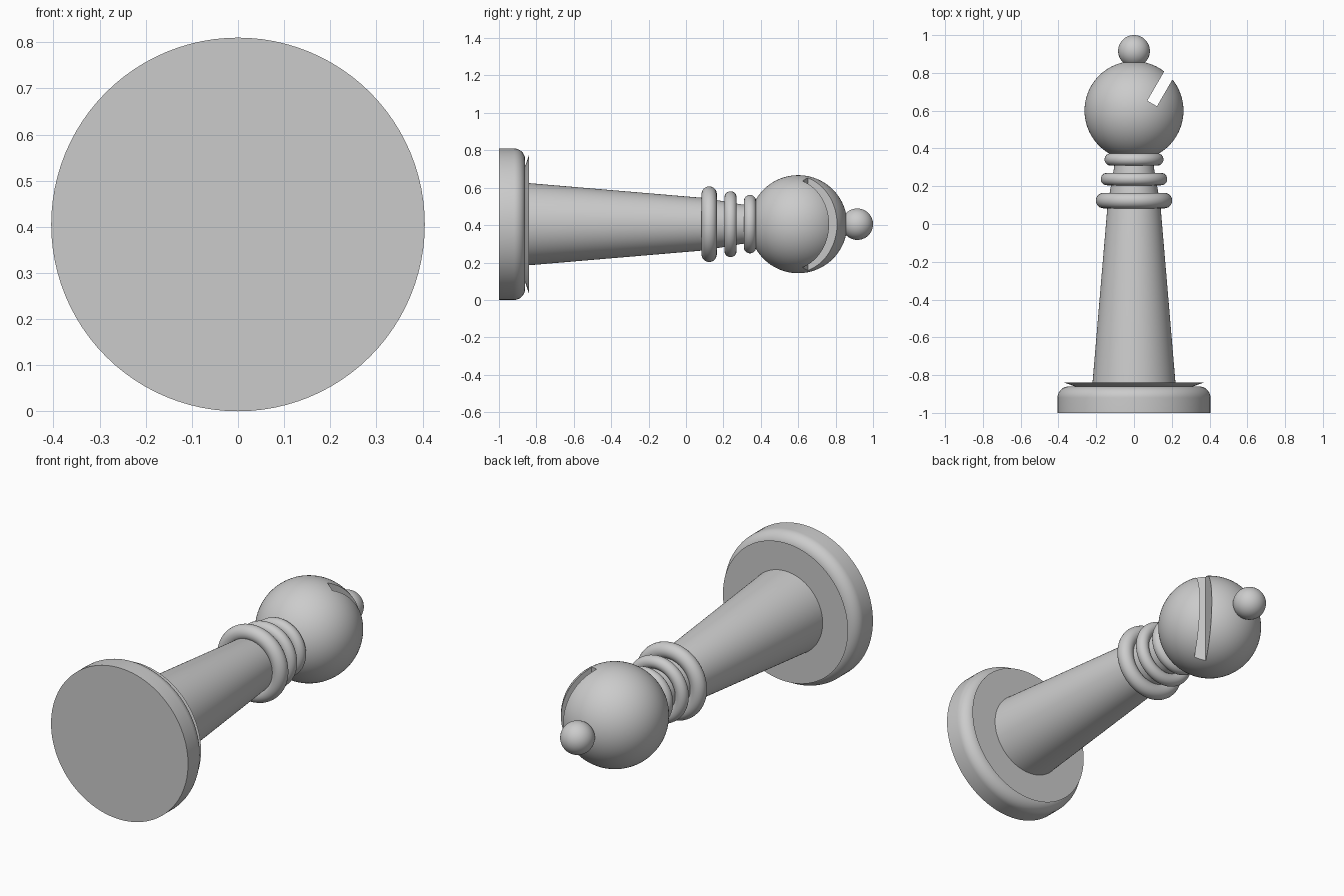
import bpy, bmesh, math
from mathutils import Matrix, Vector

cube = bpy.data.objects.get("Cube")
if cube:
    bpy.data.objects.remove(cube, do_unlink=True)

AXIS_Z = 0.405   # height of the lying piece's axis
SIDES = 96

stone = bpy.data.materials.new("plain grey")
stone.use_nodes = True
GREY = (0.6, 0.6, 0.6, 1)
stone.diffuse_color = GREY
stone.node_tree.nodes["Principled BSDF"].inputs["Base Color"].default_value = GREY


def make_object(name, bm):
    bmesh.ops.recalc_face_normals(bm, faces=bm.faces)
    mesh = bpy.data.meshes.new(name)
    bm.to_mesh(mesh)
    bm.free()
    mesh.materials.append(stone)
    obj = bpy.data.objects.new(name, mesh)
    bpy.context.collection.objects.link(obj)
    return obj


def smooth(obj):
    bpy.ops.object.select_all(action='DESELECT')
    obj.select_set(True)
    bpy.context.view_layer.objects.active = obj
    bpy.ops.object.shade_smooth_by_angle(angle=math.radians(35))


def lathe(name, profile, closed=False):
    """Spin (radius, y) points around the lying axis."""
    bm = bmesh.new()
    verts = [bm.verts.new((r, y, AXIS_Z)) for r, y in profile]
    pairs = list(zip(verts, verts[1:]))
    if closed:
        pairs.append((verts[-1], verts[0]))
    edges = [bm.edges.new(p) for p in pairs]
    bmesh.ops.spin(bm, geom=verts + edges, cent=(0, 0, AXIS_Z), axis=(0, 1, 0),
                   angle=math.tau, steps=SIDES, use_merge=True)
    bmesh.ops.remove_doubles(bm, verts=bm.verts, dist=0.0001)
    obj = make_object(name, bm)
    smooth(obj)
    return obj


def arc(cr, cy, radius, start, end, steps):
    angles = [math.radians(start + (end - start) * i / steps) for i in range(steps + 1)]
    return [(cr + radius * math.cos(a), cy + radius * math.sin(a)) for a in angles]


def ball(name, y, radius):
    bm = bmesh.new()
    turn = Matrix.Translation((0, y, AXIS_Z)) @ Matrix.Rotation(math.pi / 2, 4, 'X')
    bmesh.ops.create_uvsphere(bm, u_segments=SIDES, v_segments=SIDES // 2,
                              radius=radius, matrix=turn)
    return make_object(name, bm)


# Foot with a rounded shoulder, and the flared lip above it
lathe("base", [(0, -1), (0.405, -1)] + arc(0.345, -0.92, 0.06, 0, 90, 12) + [(0, -0.86)])
lathe("base_lip", [(0, -0.862), (0.305, -0.862), (0.37, -0.84), (0, -0.84)])

# Tapered stem and neck
lathe("stem", [(0, -0.845), (0.22, -0.845), (0.14, 0.1), (0.105, 0.3), (0.1, 0.4), (0, 0.4)])

# Collar rings
for name, y, outer, tube in (("lower_collar", 0.124, 0.202, 0.041),
                             ("middle_collar", 0.238, 0.176, 0.033),
                             ("upper_collar", 0.342, 0.156, 0.033)):
    lathe(name, arc(outer - tube, y, tube, 0, 345, 23), closed=True)

# Round head with a slanted slot sawn right through
head = ball("head", 0.6, 0.262)
slant = Matrix.Rotation(math.radians(-30), 4, 'Z')
depth = 0.4
centre = Vector((0.096, 0.638, AXIS_Z)) + slant @ Vector((0, depth / 2, 0))
bm = bmesh.new()
bmesh.ops.create_cube(bm, size=1, matrix=Matrix.Translation(centre) @ slant
                      @ Matrix.Diagonal((0.059, depth, 1, 1)))
cutter = make_object("slot_cutter", bm)
cutter.hide_render = True
smooth(head)
slot = head.modifiers.new("slot", 'BOOLEAN')
slot.operation = 'DIFFERENCE'
slot.solver = 'EXACT'
slot.object = cutter
bpy.ops.object.modifier_apply(modifier=slot.name)
bpy.data.objects.remove(cutter, do_unlink=True)
smooth(head)

# Finial
smooth(ball("finial", 0.916, 0.084))
